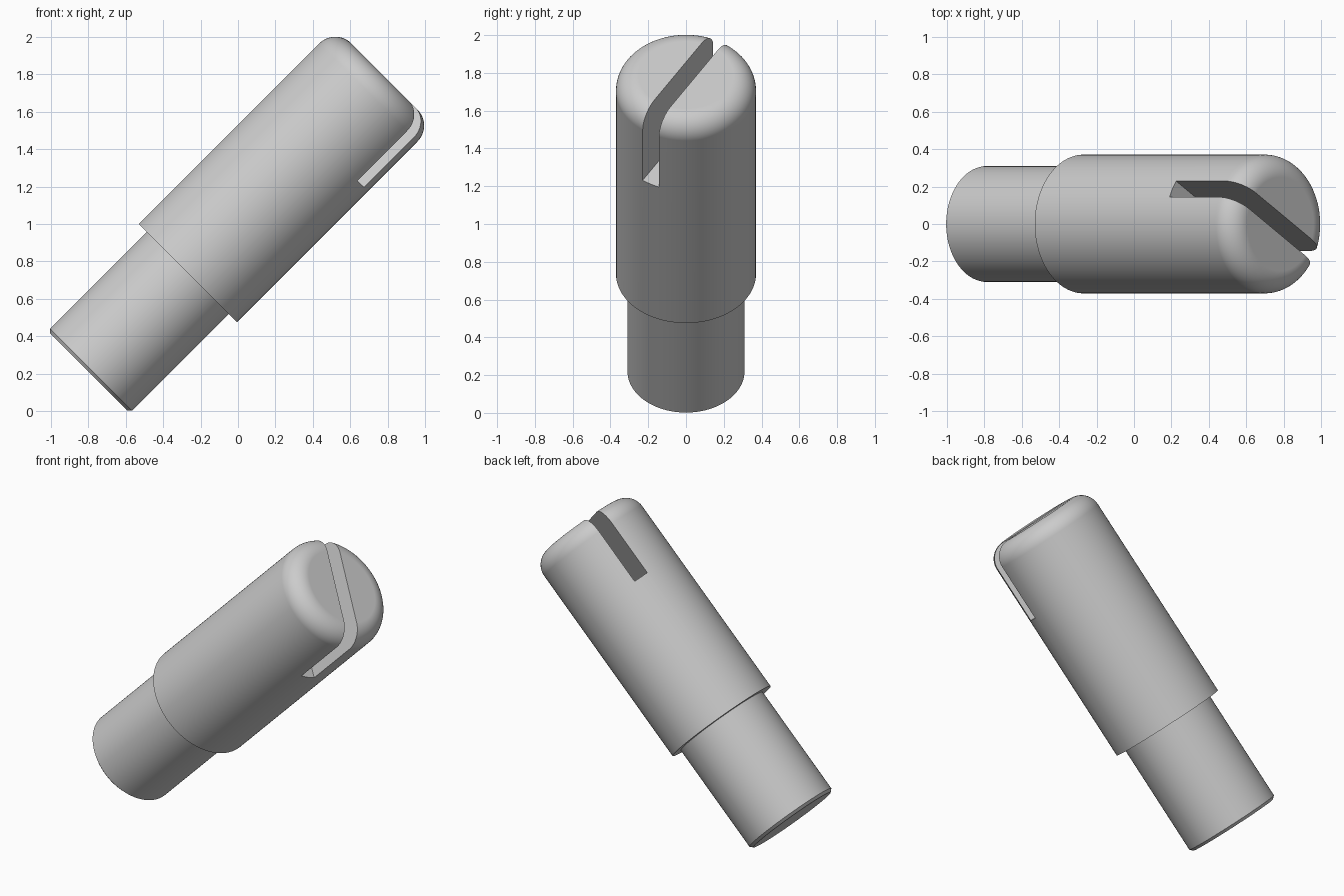
import bpy, bmesh, math
from mathutils import Matrix

cube = bpy.data.objects.get("Cube")
if cube:
    bpy.data.objects.remove(cube, do_unlink=True)

SEGMENTS = 96
TOP, SHOULDER, BOTTOM = 1.818, 0.332, -0.417   # heights along the pin axis
BODY_R, SHANK_R = 0.371, 0.31
FILLET, CHAMFER = 0.12, 0.018
SLOT_WIDTH, SLOT_FLOOR, SLOT_ANGLE = 0.099, 1.322, -30.5


def material(name, rgb):
    m = bpy.data.materials.new(name)
    m.use_nodes = True
    m.diffuse_color = (*rgb, 1)
    m.node_tree.nodes["Principled BSDF"].inputs["Base Color"].default_value = (*rgb, 1)
    return m


def link(name, bm):
    mesh = bpy.data.meshes.new(name)
    bm.to_mesh(mesh)
    bm.free()
    obj = bpy.data.objects.new(name, mesh)
    bpy.context.collection.objects.link(obj)
    return obj


def turned(name, profile):
    """Solid of revolution about z from (radius, height) pairs, bottom to top."""
    bm = bmesh.new()
    rings = []
    for r, z in profile:
        angles = [math.tau * i / SEGMENTS for i in range(SEGMENTS)]
        rings.append([bm.verts.new((r * math.cos(a), r * math.sin(a), z)) for a in angles])
    for low, high in zip(rings, rings[1:]):
        for i in range(SEGMENTS):
            j = (i + 1) % SEGMENTS
            bm.faces.new((low[i], low[j], high[j], high[i]))
    bm.faces.new(rings[0][::-1])
    bm.faces.new(rings[-1])
    return link(name, bm)


# Stepped pin: chamfered shank, shoulder, body with rounded top edge
profile = [(SHANK_R - CHAMFER, BOTTOM), (SHANK_R, BOTTOM + CHAMFER),
           (SHANK_R, SHOULDER), (BODY_R, SHOULDER)]
for k in range(13):
    a = math.pi / 2 * k / 12
    profile.append((BODY_R - FILLET + FILLET * math.cos(a), TOP - FILLET + FILLET * math.sin(a)))
pin = turned("slotted_pin", profile)
pin.data.materials.append(material("plain grey", (0.6, 0.6, 0.6)))

# Slot cut straight through the top of the body
bm = bmesh.new()
depth = TOP - SLOT_FLOOR + 0.1
bmesh.ops.create_cube(bm, size=1, matrix=Matrix.Rotation(math.radians(SLOT_ANGLE), 4, "Z")
                      @ Matrix.Translation((0, 0, SLOT_FLOOR + depth / 2))
                      @ Matrix.Diagonal((1, SLOT_WIDTH, depth, 1)))
cutter = link("slot_cutter", bm)
cutter.hide_render = True

cut = pin.modifiers.new("slot", "BOOLEAN")
cut.operation = "DIFFERENCE"
cut.solver = "EXACT"
cut.object = cutter
bpy.ops.object.select_all(action="DESELECT")
pin.select_set(True)
bpy.context.view_layer.objects.active = pin
bpy.ops.object.modifier_apply(modifier=cut.name)
bpy.data.objects.remove(cutter, do_unlink=True)

# Smooth the round surfaces, keep the caps and slot flat
bpy.ops.object.shade_smooth_by_angle(angle=math.radians(30))
weighted = pin.modifiers.new("weighted normals", "WEIGHTED_NORMAL")
weighted.keep_sharp = True

# Lean the pin over toward its left
pin.rotation_euler = (0, math.radians(45), 0)
pin.location = (-0.503, 0, 0.503)
